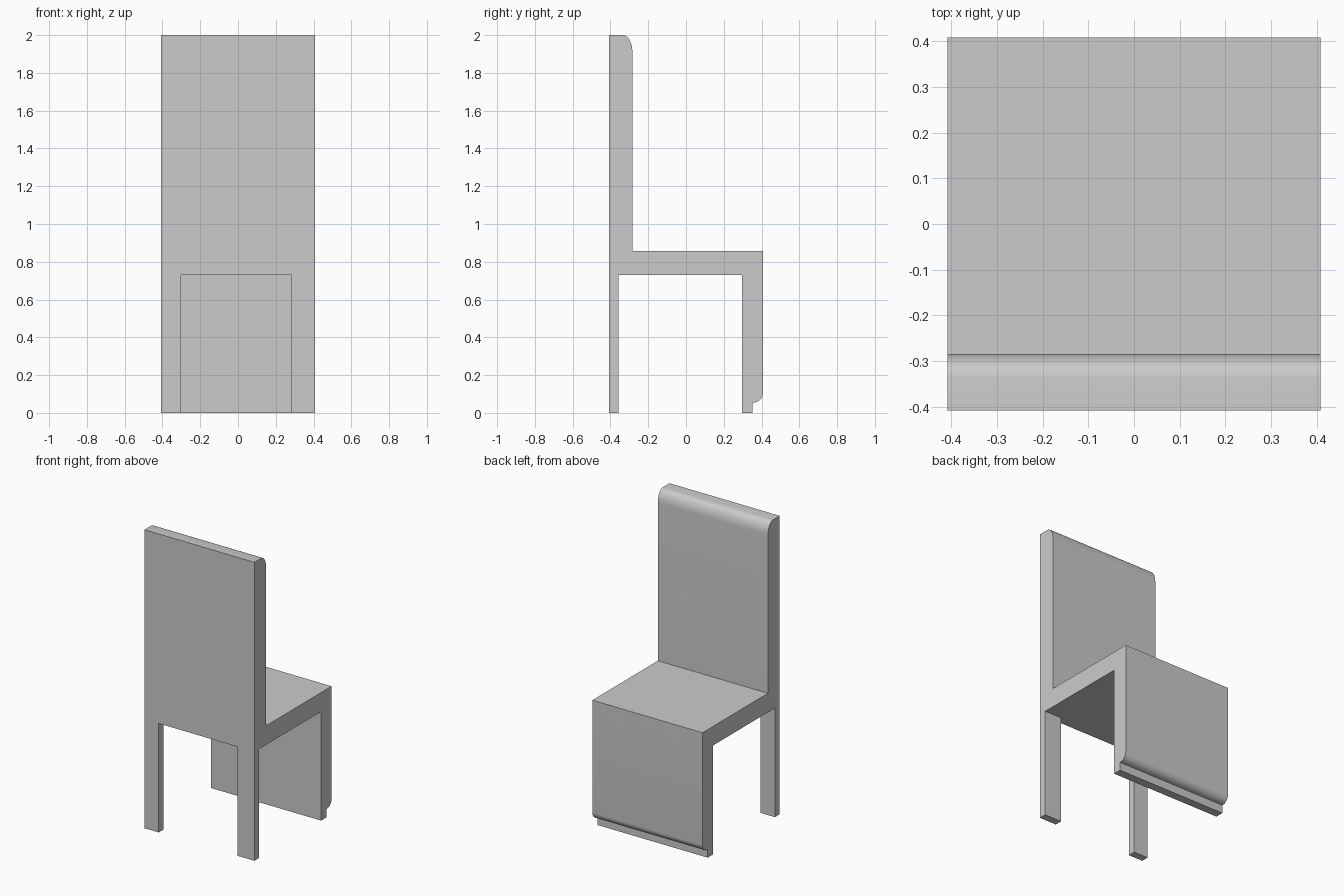
import bpy
import bmesh
from math import cos, sin, pi

if "Cube" in bpy.data.objects:
    bpy.data.objects.remove(bpy.data.objects["Cube"])

HALF = 0.408          # half width and half depth
SEAT_LOW, SEAT_TOP = 0.73, 0.858


def arc(cy, cz, ry, rz, a0, a1, n=8):
    """Points of an elliptical arc in the side (y, z) plane."""
    return [(cy + ry * cos(a0 + (a1 - a0) * i / n),
             cz + rz * sin(a0 + (a1 - a0) * i / n)) for i in range(n + 1)]


def extrude_profile(name, profile, x0, x1):
    """Extrude a side profile from x0 to x1."""
    bm = bmesh.new()
    face = bm.faces.new([bm.verts.new((x0, y, z)) for y, z in profile])
    new = bmesh.ops.extrude_face_region(bm, geom=[face])["geom"]
    moved = [v for v in new if isinstance(v, bmesh.types.BMVert)]
    bmesh.ops.translate(bm, verts=moved, vec=(x1 - x0, 0, 0))
    bmesh.ops.recalc_face_normals(bm, faces=bm.faces)
    mesh = bpy.data.meshes.new(name)
    bm.to_mesh(mesh)
    bm.free()
    obj = bpy.data.objects.new(name, mesh)
    bpy.context.collection.objects.link(obj)
    bpy.ops.object.select_all(action='DESELECT')
    obj.select_set(True)
    bpy.context.view_layer.objects.active = obj
    bpy.ops.object.shade_smooth_by_angle(angle=pi / 6)
    return obj


# Backrest, seat and front panel as one continuous side profile
body = [(-HALF, SEAT_LOW), (0.297, SEAT_LOW), (0.297, 0), (0.353, 0), (0.353, 0.055)]
body += arc(0.358, 0.107, 0.05, 0.052, -pi / 2, 0)             # rounded panel foot
body += [(HALF, SEAT_TOP), (-0.284, SEAT_TOP)]
body += arc(-0.336, 1.915, 0.052, 0.085, 0, pi / 2)            # rounded backrest top
body += [(-HALF, 2.0)]
extrude_profile("chair_body", body, -HALF, HALF)

# Two rear legs, slightly different widths
leg = [(-HALF, 0), (-0.358, 0), (-0.358, SEAT_LOW), (-HALF, SEAT_LOW)]
for name, x0, x1 in (("rear_leg_left", -HALF, -0.302), ("rear_leg_right", 0.282, HALF)):
    extrude_profile(name, leg, x0, x1)
